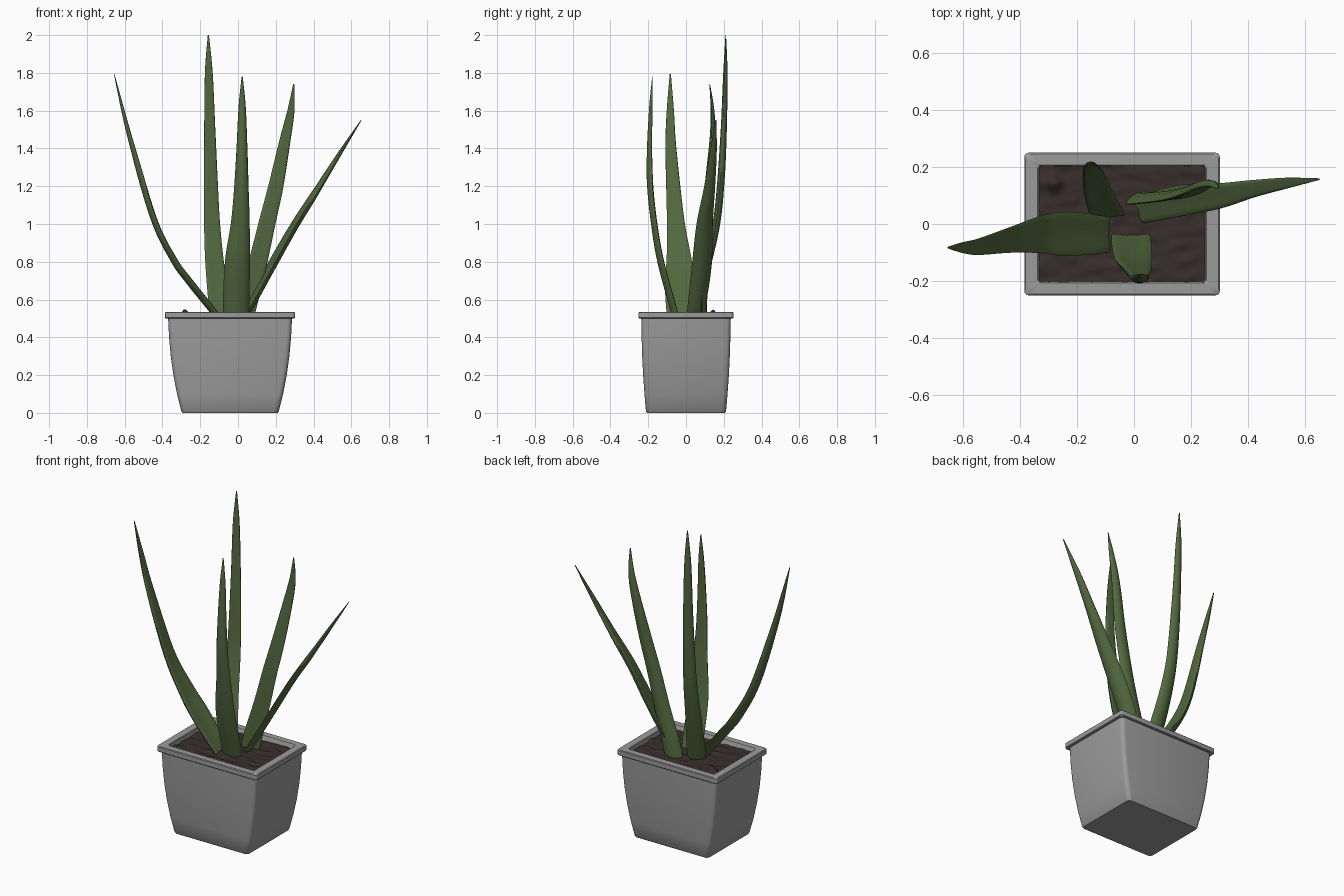
import bpy, bmesh, math, random
from mathutils import Vector, noise

if "Cube" in bpy.data.objects:
    bpy.data.objects.remove(bpy.data.objects["Cube"])

random.seed(3)


def material(name, rgb):
    m = bpy.data.materials.new(name)
    m.diffuse_color = (*rgb, 1)
    m.use_nodes = True
    m.node_tree.nodes["Principled BSDF"].inputs["Base Color"].default_value = m.diffuse_color
    return m


GREY = material("pot grey", (0.33, 0.33, 0.33))
GREEN = material("leaf green", (0.085, 0.14, 0.05))
BROWN = material("soil brown", (0.04, 0.026, 0.026))


def finish(name, bm, mat, angle=40):
    bmesh.ops.recalc_face_normals(bm, faces=bm.faces)
    me = bpy.data.meshes.new(name)
    bm.to_mesh(me)
    bm.free()
    ob = bpy.data.objects.new(name, me)
    bpy.context.collection.objects.link(ob)
    me.materials.append(mat)
    bpy.ops.object.select_all(action='DESELECT')
    ob.select_set(True)
    bpy.context.view_layer.objects.active = ob
    bpy.ops.object.shade_smooth_by_angle(angle=math.radians(angle))
    return ob


def loft(bm, rings, cap_end=True):
    loops = [[bm.verts.new(p) for p in r] for r in rings]
    n = len(loops[0])
    for a, b in zip(loops, loops[1:]):
        for i in range(n):
            j = (i + 1) % n
            bm.faces.new((a[i], a[j], b[j], b[i]))
    bm.faces.new(loops[0])
    if cap_end:
        bm.faces.new(loops[-1])


CX = -0.042  # pot sits slightly left of the origin


def rounded_rect(hx, hy, z, r, seg=4):
    pts = []
    for k, (sx, sy) in enumerate(((1, 1), (-1, 1), (-1, -1), (1, -1))):
        for s in range(seg + 1):
            a = math.pi / 2 * (k + s / seg)
            pts.append((CX + sx * (hx - r) + r * math.cos(a),
                        sy * (hy - r) + r * math.sin(a), z))
    return pts


# Pot: bulged body, lipped rim and inner wall in one loft
profile = [(.252, .206, 0, .02), (.258, .212, .008, .025), (.281, .220, .1, .025),
           (.300, .227, .2, .025), (.314, .232, .3, .025), (.323, .235, .4, .025),
           (.328, .237, .5, .025), (.340, .247, .5, .015), (.344, .251, .504, .015),
           (.344, .251, .531, .015), (.340, .247, .535, .015), (.297, .208, .535, .01),
           (.293, .205, .531, .01), (.288, .201, .46, .01)]
bm = bmesh.new()
loft(bm, [rounded_rect(*p) for p in profile])
finish("pot", bm, GREY)

# Soil: uneven sheet with one raised clod
bm = bmesh.new()
bmesh.ops.create_grid(bm, x_segments=50, y_segments=36, size=1)
for v in bm.verts:
    x, y = CX + v.co.x * .292, v.co.y * .204
    z = .507 + .009 * noise.noise(Vector((x * 14, y * 30, 0)))
    z += .004 * noise.noise(Vector((x * 50, y * 50, 3)))
    z += .038 * math.exp(-((x + .28) ** 2 + (y - .14) ** 2) / .0006)
    v.co = (x, y, z)
finish("soil", bm, BROWN, 60)


def spline(p, steps=6):
    """Catmull-Rom through tuples of any length."""
    q = [p[0]] + p + [p[-1]]
    out = []
    for i in range(1, len(q) - 2):
        for s in range(steps):
            t = s / steps
            out.append([.5 * (2 * b + (c - a) * t + (2 * a - 5 * b + 4 * c - d) * t * t
                              + (3 * b - a - 3 * c + d) * t ** 3)
                        for a, b, c, d in zip(q[i - 1], q[i], q[i + 1], q[i + 2])])
    return out + [list(p[-1])]


def leaf(name, stations, angle):
    """Stations are x, y, z, half width; angle is the heading of the width."""
    pts = spline(stations)
    pos = [Vector(p[:3]) for p in pts]
    flat = Vector((math.cos(math.radians(angle)), math.sin(math.radians(angle)), 0))
    rings = []
    for i, p in enumerate(pts):
        t = (pos[min(i + 1, len(pos) - 1)] - pos[max(i - 1, 0)]).normalized()
        w = (flat - t * flat.dot(t)).normalized()
        n = t.cross(w)  # points away from the plant centre
        hw = max(p[3], .003)
        thick = min(.021, hw * .6)
        ring = []
        for k in range(14):
            a = 2 * math.pi * k / 14
            u, s = math.cos(a), math.sin(a)
            cup = -hw * .2 * (u * u - .5)  # edges curl toward the centre
            ring.append(pos[i] + w * (hw * u) + n * (thick * s * (1 if s > 0 else .6) + cup))
        rings.append(ring)
    bm = bmesh.new()
    loft(bm, rings)
    finish(name, bm, GREEN, 60)


# Leaves
leaf("left_leaf", [(-.07, -.03, .47, .06), (-.13, -.035, .55, .07), (-.25, -.035, .70, .077),
                   (-.33, -.037, .81, .066), (-.435, -.055, 1.02, .046),
                   (-.55, -.08, 1.4, .029), (-.605, -.083, 1.6, .019),
                   (-.655, -.083, 1.795, .003)], 90)
leaf("tall_back_leaf", [(-.085, .02, .47, .055), (-.1, .05, .58, .058), (-.125, .11, .8, .05),
                        (-.138, .155, 1.0, .043), (-.144, .177, 1.2, .038),
                        (-.15, .195, 1.5, .03), (-.155, .205, 1.8, .021),
                        (-.157, .21, 2.0, .003)], 10)
leaf("front_leaf", [(-.01, -.035, .47, .065), (-.01, -.06, .56, .07), (-.003, -.125, .8, .066),
                    (.012, -.16, 1.0, .05), (.018, -.182, 1.2, .038),
                    (.021, -.187, 1.4, .029), (.022, -.182, 1.62, .019),
                    (.022, -.177, 1.78, .003)], 180)
leaf("right_upper_leaf", [(.02, .085, .47, .055), (.045, .085, .58, .057), (.105, .09, .8, .05),
                          (.152, .097, 1.0, .045), (.2, .112, 1.2, .04),
                          (.25, .135, 1.45, .029), (.28, .137, 1.6, .019),
                          (.295, .125, 1.74, .003)], 8)
leaf("right_lower_leaf", [(.0, .04, .47, .04), (.06, .058, .57, .05), (.175, .085, .78, .055),
                          (.3, .1, 1.0, .045), (.42, .125, 1.19, .031),
                          (.54, .145, 1.38, .019), (.652, .158, 1.55, .003)], -72)
